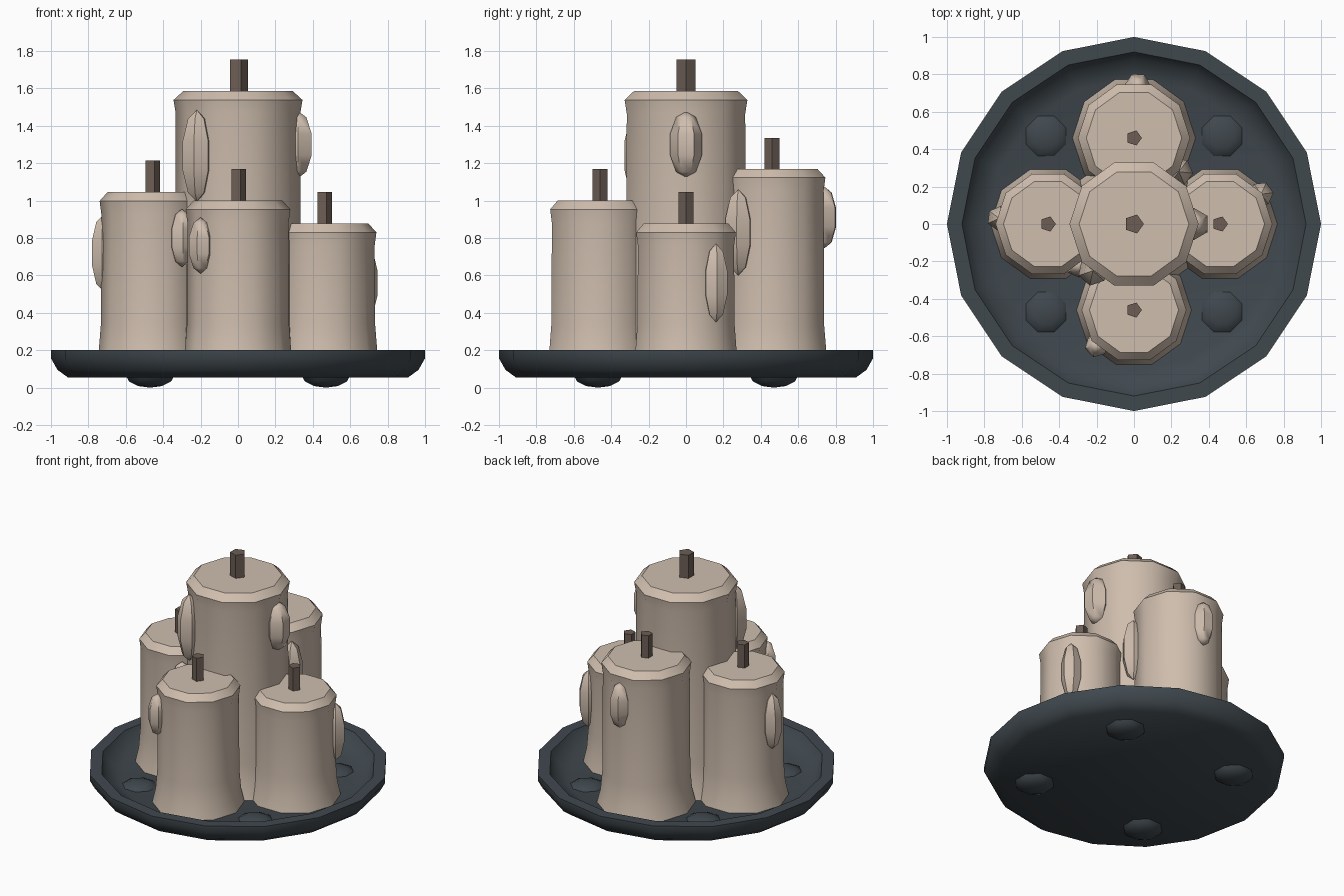
import bpy, bmesh, math
from mathutils import Matrix

if "Cube" in bpy.data.objects:
    bpy.data.objects.remove(bpy.data.objects["Cube"])


def material(name, rgb):
    m = bpy.data.materials.new(name)
    m.diffuse_color = (*rgb, 1)
    m.use_nodes = True
    m.node_tree.nodes["Principled BSDF"].inputs["Base Color"].default_value = m.diffuse_color
    return m


WAX = material("cream_wax", (0.62, 0.51, 0.42))
TRAY = material("slate_grey", (0.051, 0.065, 0.076))
WICK = material("wick_brown", (0.15, 0.11, 0.09))


def finish(bm, name, mat, loc, angle=40):
    bmesh.ops.recalc_face_normals(bm, faces=bm.faces)
    me = bpy.data.meshes.new(name)
    bm.to_mesh(me)
    bm.free()
    me.materials.append(mat)
    ob = bpy.data.objects.new(name, me)
    ob.location = loc
    bpy.context.collection.objects.link(ob)
    bpy.ops.object.select_all(action='DESELECT')
    ob.select_set(True)
    bpy.context.view_layer.objects.active = ob
    bpy.ops.object.shade_smooth_by_angle(angle=math.radians(angle))
    return ob


def lathe(name, profile, sides, mat, loc=(0, 0, 0), angle=40):
    """Revolve (radius, z) points around z and cap both ends."""
    bm = bmesh.new()
    rings = []
    for r, z in profile:
        rings.append([bm.verts.new((r * math.cos(2 * math.pi * i / sides),
                                    r * math.sin(2 * math.pi * i / sides), z))
                      for i in range(sides)])
    for a, b in zip(rings, rings[1:]):
        for i in range(sides):
            j = (i + 1) % sides
            bm.faces.new((a[i], a[j], b[j], b[i]))
    bm.faces.new(rings[0])
    bm.faces.new(rings[-1])
    return finish(bm, name, mat, loc, angle)


def blob(name, loc, size, mat, segs, rings, turn=0, angle=40):
    """Low-poly ellipsoid with half sizes given by size."""
    bm = bmesh.new()
    bmesh.ops.create_uvsphere(bm, u_segments=segs, v_segments=rings, radius=1)
    bm.transform(Matrix.Rotation(turn, 4, 'Z') @ Matrix.Diagonal((*size, 1)))
    return finish(bm, name, mat, loc, angle)


# Shallow dish with a raised rim
lathe("tray", [(0.91, 0.055), (0.965, 0.095), (1, 0.157), (1, 0.2),
               (0.92, 0.2), (0.88, 0.135), (0.78, 0.1)], 16, TRAY)

# Four feet poking through the dish floor
for sx in (-1, 1):
    for sy in (-1, 1):
        blob("foot", (0.47 * sx, 0.47 * sy, 0.065), (0.14, 0.14, 0.065),
             TRAY, 8, 6, math.pi / 8)

# Candles: name, x, y, lip radius, top height, wick radius, wick top
CANDLES = [
    ("center", 0, 0, 0.345, 1.585, 0.053, 1.755),
    ("front", 0, -0.46, 0.28, 1.0, 0.042, 1.17),
    ("right", 0.46, 0, 0.28, 0.877, 0.042, 1.045),
    ("left", -0.46, 0, 0.28, 1.045, 0.042, 1.215),
    ("back", 0, 0.46, 0.3, 1.17, 0.042, 1.335),
]
for name, x, y, r, top, wr, wtop in CANDLES:
    lathe(name + "_candle",
          [(1.10 * r, 0.095), (1.015 * r, 0.2), (0.975 * r, 0.34),
           (0.965 * r, top - 0.12), (r, top - 0.047), (0.85 * r, top)],
          10, WAX, (x, y, 0))
    lathe(name + "_wick", [(wr, top - 0.03), (wr, wtop)], 5, WICK, (x, y, 0), 30)

# Wax drips: candle, centre, half width, half height
DRIPS = [
    ("center", (-0.22, -0.25, 1.24), 0.085, 0.245),
    ("center", (0.32, 0, 1.30), 0.09, 0.18),
    ("left", (-0.72, 0.03, 0.72), 0.07, 0.205),
    ("left", (-0.30, -0.22, 0.80), 0.07, 0.155),
    ("front", (-0.20, -0.65, 0.76), 0.067, 0.15),
    ("right", (0.68, 0.16, 0.56), 0.07, 0.21),
    ("back", (0.02, 0.74, 0.91), 0.073, 0.165),
    ("back", (0.24, 0.28, 0.83), 0.08, 0.23),
]
for name, loc, w, h in DRIPS:
    home = next(c for c in CANDLES if c[0] == name)
    turn = math.atan2(loc[1] - home[2], loc[0] - home[1])
    blob(name + "_drip", loc, (w, w, h), WAX, 6, 5, turn)
